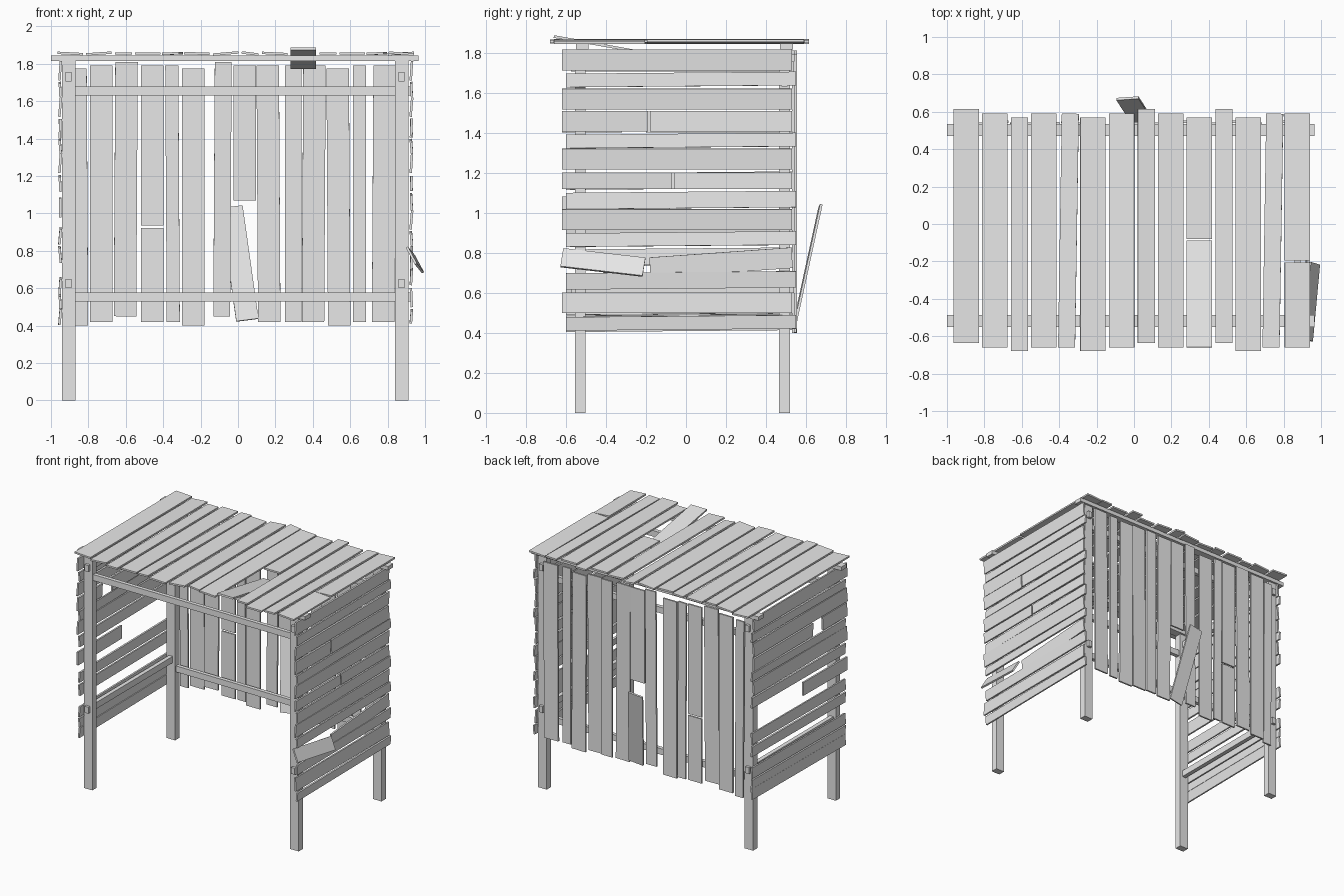
import bpy
from math import radians
from mathutils import Vector, Matrix

default_cube = bpy.data.objects.get("Cube")
if default_cube:
    bpy.data.objects.remove(default_cube, do_unlink=True)

# One plain colour for all the timber
grey = (0.8, 0.8, 0.8, 1)
wood = bpy.data.materials.new("weathered_grey_wood")
wood.use_nodes = True
wood.diffuse_color = grey
wood.node_tree.nodes["Principled BSDF"].inputs["Base Color"].default_value = grey

UP, BACK, LEFT = Vector((0, 0, 1)), Vector((0, 1, 0)), Vector((1, 0, 0))
BOARD = 0.013


def plank(name, start, end, width, face, thick=BOARD, roll=0):
    """Box running from start to end, its broad side turned towards face."""
    start, end = Vector(start), Vector(end)
    along = (end - start).normalized()
    across = face.cross(along).normalized()
    outward = along.cross(across)
    size = Matrix.Diagonal((width, thick, (end - start).length, 1))
    turn = Matrix((across, outward, along)).transposed().to_4x4()
    spin = Matrix.Rotation(radians(roll), 4, along)
    bpy.ops.mesh.primitive_cube_add(size=1)
    board = bpy.context.object
    board.name = name
    board.data.transform(Matrix.Translation((start + end) / 2) @ spin @ turn @ size)
    board.data.materials.append(wood)
    return board


# Posts, with rails running through them
posts_x = {"right": -.905, "left": .875}
posts_y = {"front": -.528, "back": .492}
for side, x in posts_x.items():
    for end, y in posts_y.items():
        plank(f"{end}_{side}_post", (x, y, 0), (x, y, 1.815), .073, BACK, thick=.053)
    for level, z in {"lower": .625, "upper": 1.73}.items():
        plank(f"{side}_{level}_rail", (x, -.575, z), (x, .54, z), .032, UP, thick=.05)


def cross_rail(name, y, z):
    plank(name, (-.942, y, z), (.93, y, z), .03, UP, thick=.047)


for end, y in posts_y.items():
    cross_rail(f"{end}_upper_rail", y, 1.655)
    beam_y = y + .01
    plank(f"{end}_roof_beam", (-1, beam_y, 1.829), (.965, beam_y, 1.829), .064, UP, thick=.03)
cross_rail("back_lower_rail", posts_y["back"], .553)

# Roof boards, laid from right to left with equal gaps
roof_widths = {"wide": .136, "narrow": .091}
roof_shifts = {"rear": .025, "middle": 0, "forward": -.02}
roof = ["wide rear", "wide middle", "narrow forward", "wide middle", "narrow middle",
        "wide forward", "wide middle", "narrow rear", "wide middle", "wide dropped",
        "narrow rear", "wide forward", "narrow middle", "wide split"]
ROOF_Z = 1.855
ROOF_FRONT, ROOF_BACK = -.66, .59
edge = -.965
for i, label in enumerate(roof):
    size, kind = label.split()
    width = roof_widths[size]
    x = edge + width / 2
    edge += width + .0175
    roll = (3, -4, 0, 0, -2, 2, -5, 7)[i % 8]
    if kind == "dropped":
        # Snapped board whose front half has fallen in
        plank("roof_dropped_front", (x, ROOF_FRONT, 1.88), (x, -.09, 1.778), width, UP)
        plank("roof_dropped_back", (x, -.08, ROOF_Z), (x, .57, ROOF_Z), width, UP)
    elif kind == "split":
        plank("roof_split_front", (x, ROOF_FRONT, ROOF_Z), (x, -.205, ROOF_Z), width, UP, roll=4)
        plank("roof_split_back", (x, -.195, ROOF_Z), (x, ROOF_BACK, ROOF_Z), width, UP, roll=-3)
    else:
        shift = roof_shifts[kind]
        skew = .01 if label == "narrow middle" else 0
        plank(f"roof_board_{i}", (x - skew, ROOF_FRONT + shift, ROOF_Z),
              (x + skew, ROOF_BACK + shift, ROOF_Z), width, UP, roll=roll)

# Upright back boards: centre, width and how high each one hangs
broad, medium, slim = .12, .09, .07
heights = {"low": (.4, 1.775), "middle": (.42, 1.79), "high": (.45, 1.81)}
back = [(-.84, slim, "low"), (-.73, broad, "middle"), (-.6, broad, "high"),
        (-.35, slim, "middle"), (-.24, broad, "low"), (-.083, medium, "high"),
        (.163, broad, "middle"), (.295, medium, "middle"), (.405, broad, "middle"),
        (.537, broad, "low"), (.65, slim, "middle"), (.78, broad, "middle")]
for i, (x, width, hang) in enumerate(back):
    bottom, top = heights[hang]
    y = .536 + .01 * (i % 2)
    lean = .004 * (i % 3 - 1)
    plank(f"back_board_{i}", (x - lean, y, bottom), (x + lean, y, top), width, BACK, roll=i % 3 - 1)

# Snapped back boards, one with its lower half hanging loose
bottom, top = heights["middle"]
x, y = -.458, .54
plank("back_snapped_top", (x, y, .935), (x, y, top), broad, BACK)
plank("back_snapped_bottom", (x, y, bottom), (x, y, .922), broad, BACK)
x = .037
plank("back_hanging_top", (x, y, 1.068), (x, y, top), broad, BACK)
plank("back_hanging_bottom", (.05, y, .43), (-.035, .672, 1.035), broad, BACK, roll=4)

# Level side boards: narrow ones sit further back and rise a little
wide, middle, narrow = .103, .082, .068
shared = [(1.763, wide), (1.665, narrow), (1.568, wide), (1.36, narrow), (1.268, wide)]
sides = {
    "left": (.927, shared + [(1.063, middle), (.966, wide), (.868, narrow),
                             (.662, middle), (.55, wide), (.45, narrow)]),
    "right": (-.951, shared + [(1.16, middle), (.88, middle), (.78, middle),
                               (.613, middle), (.528, narrow), (.45, middle)]),
}
SIDE_FRONT, SIDE_BACK = -.62, .53
for side, (x, boards) in sides.items():
    for i, (z, width) in enumerate(boards):
        shift = 0 if width == wide else .02
        tilt = shift / 4
        plank(f"{side}_side_board_{i}", (x, SIDE_FRONT + shift, z - tilt),
              (x, SIDE_BACK + shift, z + tilt), width, LEFT, roll=(4, -3, 5, -5)[i % 4])


def snapped(side, z, width, front_end, back_start):
    """Side board broken in two, with a gap between the halves."""
    x = sides[side][0]
    plank(f"{side}_snapped_front_{z}", (x, SIDE_FRONT, z), (x, front_end, z), width, LEFT, roll=3)
    plank(f"{side}_snapped_back_{z}", (x, back_start, z), (x, SIDE_BACK, z), width, LEFT, roll=-2)


snapped("left", 1.457, wide, -.19, -.18)
snapped("left", 1.16, middle, -.07, -.06)
snapped("right", 1.453, wide, -.32, -.2)

# Half boards left over, and one swinging outwards
x = sides["right"][0]
plank("right_half_board", (x, SIDE_FRONT, 1.03), (x, -.08, 1.035), wide, LEFT)
x = sides["left"][0]
plank("left_half_board", (x, -.18, .725), (x, SIDE_BACK, .775), wide, LEFT, roll=2)
plank("left_loose_board", (x, SIDE_FRONT, .775), (.965, -.21, .728), wide, LEFT, roll=-28)
